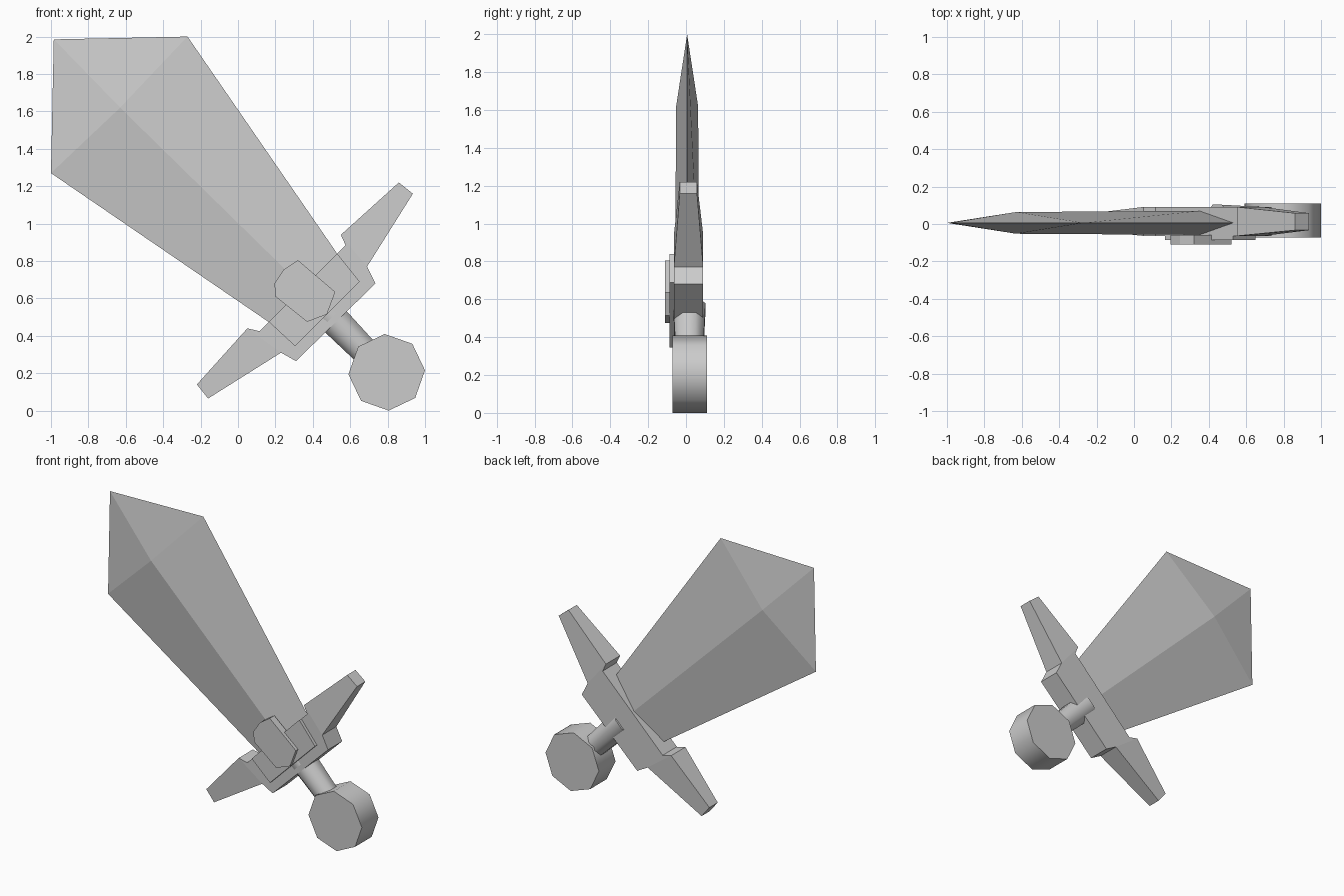
import bpy, bmesh, math
from mathutils import Vector

cube = bpy.data.objects.get("Cube")
if cube:
    bpy.data.objects.remove(cube)

steel = bpy.data.materials.new("grey_steel")
steel.use_nodes = True
GREY = (0.6, 0.6, 0.6, 1)
steel.diffuse_color = GREY
steel.node_tree.nodes["Principled BSDF"].inputs["Base Color"].default_value = GREY


def finish(name, bm, smooth=False):
    bmesh.ops.recalc_face_normals(bm, faces=bm.faces)
    mesh = bpy.data.meshes.new(name)
    bm.to_mesh(mesh)
    bm.free()
    mesh.materials.append(steel)
    obj = bpy.data.objects.new(name, mesh)
    bpy.context.collection.objects.link(obj)
    if smooth:
        bpy.ops.object.select_all(action='DESELECT')
        obj.select_set(True)
        bpy.context.view_layer.objects.active = obj
        bpy.ops.object.shade_smooth_by_angle(angle=math.radians(60))
    return obj


def loft(name, rings, smooth=False):
    """Skin equal-length rings of points and cap both ends."""
    bm = bmesh.new()
    loops = [[bm.verts.new(p) for p in ring] for ring in rings]
    for a, b in zip(loops, loops[1:]):
        for i in range(len(a)):
            j = (i + 1) % len(a)
            bm.faces.new((a[i], a[j], b[j], b[i]))
    bm.faces.new(loops[0])
    bm.faces.new(loops[-1])
    return finish(name, bm, smooth)


def slab(name, outline, front, back):
    return loft(name, [[(x, y, z) for x, z in outline] for y in (front, back)])


# Blade: diamond section, widening to the shoulders, then a pointed tip
MID = 0.006
base = [(0.53, MID, 0.84), (0.35, MID - 0.064, 0.66),
        (0.17, MID, 0.47), (0.35, MID + 0.064, 0.66)]
shoulder = [(-0.27, MID, 2.0), (-0.63, MID - 0.058, 1.62),
            (-1.0, MID, 1.27), (-0.63, MID + 0.058, 1.62)]
bm = bmesh.new()
low = [bm.verts.new(p) for p in base]
high = [bm.verts.new(p) for p in shoulder]
tip = bm.verts.new((-0.985, MID, 1.985))
for i in range(4):
    j = (i + 1) % 4
    bm.faces.new((low[i], low[j], high[j], high[i]))
    bm.faces.new((high[i], high[j], tip))
bm.faces.new(low)
finish("blade", bm)

# Guard: thick centre with notched shoulders and tapering arms
FRONT, BACK = -0.064, 0.091
slab("guard_block", [(0.735, 0.68), (0.31, 0.265), (0.23, 0.31), (0.05, 0.44),
                     (0.115, 0.425), (0.575, 0.885), (0.55, 0.94), (0.69, 0.77)],
     FRONT, BACK)


def arm(name, inner, outer):
    rings = []
    for (a, b), y0, y1 in ((inner, FRONT, BACK), (outer, -0.033, 0.058)):
        rings.append([(a[0], y0, a[1]), (b[0], y0, b[1]),
                      (b[0], y1, b[1]), (a[0], y1, a[1])])
    loft(name, rings)


arm("guard_arm_left", ((0.55, 0.94), (0.69, 0.77)), ((0.86, 1.22), (0.935, 1.16)))
arm("guard_arm_right", ((0.05, 0.44), (0.23, 0.31)), ((-0.22, 0.14), (-0.16, 0.065)))

# Front plate and raised gem
slab("guard_plate", [(0.53, 0.84), (0.65, 0.69), (0.305, 0.345), (0.165, 0.475)],
     -0.086, -0.03)
slab("gem", [(0.32, 0.805), (0.245, 0.755), (0.195, 0.68), (0.2, 0.61),
             (0.37, 0.475), (0.475, 0.515), (0.52, 0.635)], -0.11, -0.06)


def octagon(centre, u, v, radius, turn):
    return [centre + radius * (u * math.cos(t) + v * math.sin(t))
            for t in (turn + k * math.tau / 8 for k in range(8))]


# Handle: slightly tapered, running diagonally through the guard
Y = Vector((0, 1, 0))
across = Vector((1, 0, 1)).normalized()
loft("handle", [octagon(Vector((0.445, 0.018, 0.555)), across, Y, 0.092, math.pi / 8),
                octagon(Vector((0.74, 0.018, 0.255)), across, Y, 0.075, math.pi / 8)],
     smooth=True)

# Pommel: thick eight-sided disc
loft("pommel", [octagon(Vector((0.795, y, 0.205)), Vector((1, 0, 0)),
                        Vector((0, 0, 1)), 0.205, math.radians(3))
                for y in (-0.072, 0.11)], smooth=True)
